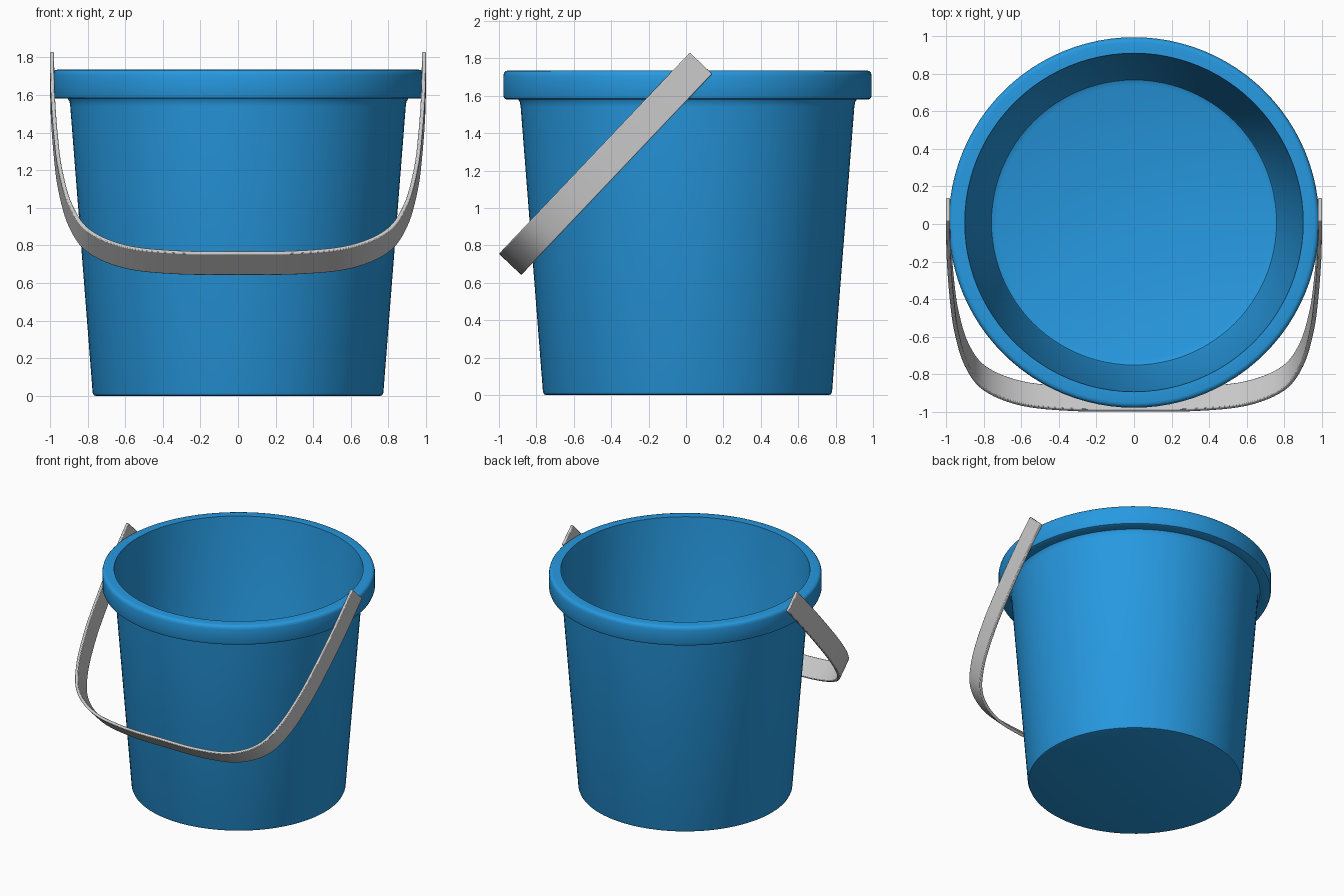
import bpy, bmesh, math
from mathutils import Vector

if "Cube" in bpy.data.objects:
    bpy.data.objects.remove(bpy.data.objects["Cube"])


def finish(name, bm, angle, mat=None):
    bmesh.ops.recalc_face_normals(bm, faces=bm.faces)
    me = bpy.data.meshes.new(name)
    bm.to_mesh(me)
    bm.free()
    ob = bpy.data.objects.new(name, me)
    bpy.context.collection.objects.link(ob)
    if mat:
        me.materials.append(mat)
    bpy.ops.object.select_all(action='DESELECT')
    ob.select_set(True)
    bpy.context.view_layer.objects.active = ob
    bpy.ops.object.shade_smooth_by_angle(angle=math.radians(angle))
    return ob


def lathe(name, profile, cy, mat, steps=96):
    bm = bmesh.new()
    vs = [bm.verts.new((r, cy, z)) for r, z in profile]
    edges = [bm.edges.new(p) for p in zip(vs, vs[1:])]
    bmesh.ops.spin(bm, geom=vs + edges, cent=(0, cy, 0), axis=(0, 0, 1),
                   angle=2 * math.pi, steps=steps, use_duplicate=False)
    bmesh.ops.remove_doubles(bm, verts=bm.verts, dist=1e-4)
    return finish(name, bm, 40, mat)


def smooth_path(pts, sub=6):
    # Catmull-Rom through the points
    p = [2 * pts[0] - pts[1]] + pts + [2 * pts[-1] - pts[-2]]
    out = []
    for a, b, c, d in zip(p, p[1:], p[2:], p[3:]):
        for i in range(sub):
            t = i / sub
            out.append(0.5 * (2 * b + (c - a) * t + (2 * a - 5 * b + 4 * c - d) * t * t
                              + (3 * b - a - 3 * c + d) * t ** 3))
    return out + [pts[-1]]


# Bucket: thin tapered wall, solid rim and floor in one lathe
blue = bpy.data.materials.new("blue_plastic")
blue.diffuse_color = (0.02, 0.32, 0.75, 1)
blue.use_nodes = True
blue.node_tree.nodes["Principled BSDF"].inputs["Base Color"].default_value = blue.diffuse_color
lathe("bucket", [
    (0, 0), (0.755, 0), (0.767, 0.004), (0.773, 0.018), (0.892, 1.54),
    (0.896, 1.565), (0.905, 1.58), (0.968, 1.58), (0.979, 1.585), (0.985, 1.60),
    (0.985, 1.705), (0.981, 1.722), (0.972, 1.732), (0.958, 1.735),
    (0.90, 1.735), (0.768, 0.07), (0.758, 0.042), (0.73, 0.03), (0, 0.03)],
    0.008, blue)

# Handle: bent strap lying in a tilted plane (x across, v down the slope)
half = [Vector(p) for p in [(1.0, 0), (0.996, 0.3), (0.98, 0.61), (0.955, 0.87),
                            (0.90, 1.13), (0.80, 1.318), (0.60, 1.436),
                            (0.32, 1.478), (0, 1.482)]]
full = half + [Vector((-p.x, p.y)) for p in reversed(half[:-1])]
path = smooth_path(full)
thick, width = 0.022, 0.165
bm = bmesh.new()
rings = []
for i, p in enumerate(path):
    t = (path[min(i + 1, len(path) - 1)] - path[max(i - 1, 0)]).normalized()
    inner = p + Vector((-t.y, t.x)) * -thick
    if inner.length > p.length:
        inner = p + Vector((-t.y, t.x)) * thick
    rings.append([bm.verts.new((q.x, 0.02 - 0.688 * q.y + 0.725 * w,
                                1.83 - 0.725 * q.y - 0.688 * w))
                  for q, w in ((p, 0), (p, width), (inner, width), (inner, 0))])
    # start ends flush with the slope's top
    if i in (0, len(path) - 1):
        bm.faces.new(rings[-1])
for a, b in zip(rings, rings[1:]):
    for k in range(4):
        n = (k + 1) % 4
        bm.faces.new((a[k], a[n], b[n], b[k]))
handle = finish("handle", bm, 40)
bev = handle.modifiers.new("soft_edges", 'BEVEL')
bev.width = 0.005
bev.segments = 2
bev.limit_method = 'ANGLE'
bev.angle_limit = math.radians(40)
